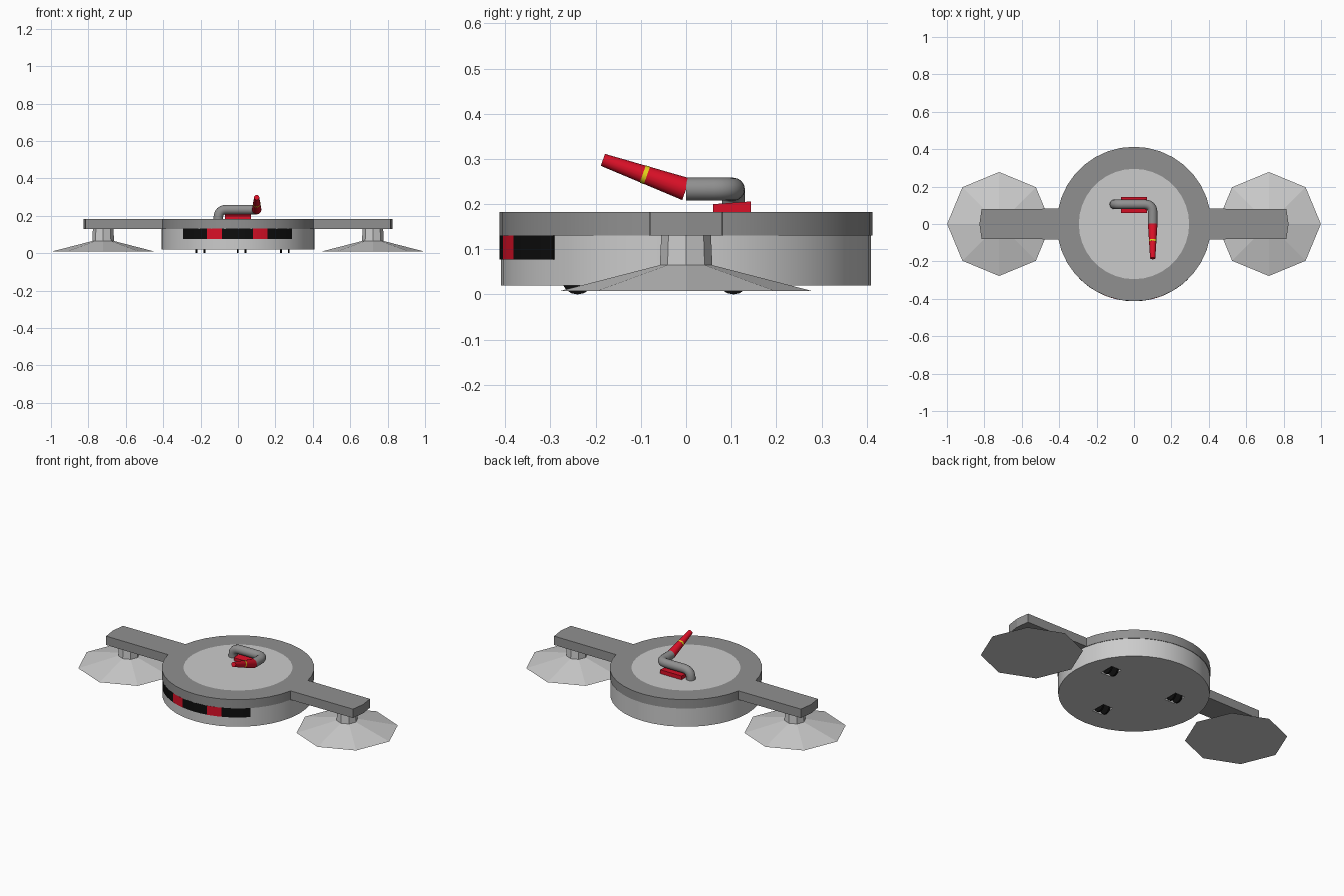
import bpy, bmesh, math
from mathutils import Vector, Matrix

if "Cube" in bpy.data.objects:
    bpy.data.objects.remove(bpy.data.objects["Cube"])


def material(name, *rgb):
    m = bpy.data.materials.new(name)
    m.diffuse_color = (*rgb, 1)
    m.use_nodes = True
    m.node_tree.nodes["Principled BSDF"].inputs["Base Color"].default_value = m.diffuse_color
    return m


DARK = material("dark_grey", 0.28, 0.28, 0.28)
BLACK = material("black", 0.004, 0.004, 0.004)
RED = material("red", 0.7, 0.005, 0.02)
YELLOW = material("yellow", 0.8, 0.65, 0.01)


def finish(name, bm, mat=None, smooth=False):
    bmesh.ops.remove_doubles(bm, verts=bm.verts, dist=1e-5)
    bmesh.ops.recalc_face_normals(bm, faces=bm.faces)
    me = bpy.data.meshes.new(name)
    bm.to_mesh(me)
    bm.free()
    ob = bpy.data.objects.new(name, me)
    bpy.context.collection.objects.link(ob)
    if mat:
        me.materials.append(mat)
    if smooth:
        bpy.ops.object.select_all(action='DESELECT')
        ob.select_set(True)
        bpy.context.view_layer.objects.active = ob
        bpy.ops.object.shade_smooth_by_angle(angle=math.radians(35))
    return ob


def lathe(name, profile, sides, mat=None, smooth=False, matrix=None):
    """Spin an (r, z) profile around z, then place it."""
    bm = bmesh.new()
    vs = [bm.verts.new((r, 0, z)) for r, z in profile]
    edges = [bm.edges.new(p) for p in zip(vs, vs[1:])]
    bmesh.ops.spin(bm, geom=vs + edges, cent=(0, 0, 0), axis=(0, 0, 1),
                   angle=math.tau, steps=sides)
    if matrix:
        bm.transform(matrix)
    return finish(name, bm, mat, smooth)


def prism(name, outline, z0, z1, mat=None):
    bm = bmesh.new()
    f = bm.faces.new([bm.verts.new((x, y, z0)) for x, y in outline])
    ext = bmesh.ops.extrude_face_region(bm, geom=[f], use_keep_orig=True)
    for v in ext["geom"]:
        if isinstance(v, bmesh.types.BMVert):
            v.co.z = z1
    return finish(name, bm, mat)


def rect(x, y, hx, hy):
    return [(x - hx, y - hy), (x + hx, y - hy), (x + hx, y + hy), (x - hx, y + hy)]


# round body with light top disc, and the dark upper ring
body = lathe("body", [(0, .02), (.41, .02), (.41, .13), (.295, .13),
                      (.295, .183), (0, .183)], 36, smooth=True)
lathe("upper_ring", [(.295, .13), (.413, .13), (.413, .183), (.295, .183),
                     (.295, .13)], 36, DARK, True)

# side arms and eight-sided sweeping brushes
for s, side in ((-1, "left"), (1, "right")):
    arm = [(.39, -.082), (.815, -.08), (.826, 0), (.815, .08), (.39, .082)]
    prism(side + "_arm", [(s * x, y) for x, y in arm], .13, .183, DARK)
    lathe(side + "_brush", [(0, .008), (.278, .008), (.058, .065), (.055, .13),
                            (0, .13)], 8, matrix=Matrix.Translation((s * .721, 0, 0)))

# caster pockets and twin-disc casters
for i, (x, y) in enumerate(((.25, .105), (-.2, .105), (.02, -.24))):
    cutter = prism(f"pocket_cutter_{i}", rect(x, y, .033, .045), -.02, .07)
    cutter.hide_render = True
    cutter.display_type = 'WIRE'
    mod = body.modifiers.new("pocket", 'BOOLEAN')
    mod.object = cutter
    mod.solver = 'EXACT'
    for dx in (-.021, .021):
        lathe(f"caster_{i}", [(0, -.005), (.036, -.005), (.036, .005), (0, .005)], 16,
              BLACK, True, Matrix.Translation((x + dx, y, .036)) @ Matrix.Rotation(math.pi / 2, 4, 'Y'))

# striped front bumper band, following the body
stops = (-.295, -.165, -.085, .08, .157, .29)
for i, (xa, xb) in enumerate(zip(stops, stops[1:])):
    a, b = math.asin(xa / .413), math.asin(xb / .413)
    ang = [a + (b - a) * k / 4 for k in range(5)]
    outline = [(.413 * math.sin(t), -.413 * math.cos(t)) for t in ang]
    outline += [(.4 * math.sin(t), -.4 * math.cos(t)) for t in reversed(ang)]
    prism(f"bumper_band_{i}", outline, .077, .131, RED if i % 2 else BLACK)

# red hose mount with a slightly sloping top
mount = prism("hose_mount", rect(0, .102, .07, .042), .18, .206, RED)
for v in mount.data.vertices:
    if v.co.z > .2 and v.co.y < .1:
        v.co.z = .2


def rounded(points, radius, steps=6):
    """Path with its inner corners rounded by quadratic arcs."""
    pts = [Vector(p) for p in points]
    out = [pts[0]]
    for p, c, n in zip(pts, pts[1:], pts[2:]):
        a = c + (p - c).normalized() * radius
        b = c + (n - c).normalized() * radius
        for k in range(steps + 1):
            t = k / steps
            out.append(a * (1 - t) ** 2 + c * 2 * t * (1 - t) + b * t * t)
    return out + [pts[-1]]


# bent grey hose, swept along a rounded path
path = rounded([(-.105, .105, .175), (-.105, .105, .233), (.1, .105, .233),
                (.1, 0, .233)], .045)
bm = bmesh.new()
rings = []
for i, p in enumerate(path):
    d = (path[min(i + 1, len(path) - 1)] - path[max(i - 1, 0)]).normalized()
    q = Vector((0, 0, 1)).rotation_difference(d)
    if rings:
        q = turn.rotation_difference(d) @ frame
    frame, turn = q, d
    rings.append([bm.verts.new(p + q @ Vector((.0255 * math.cos(t), .0255 * math.sin(t), 0)))
                  for t in (k * math.tau / 16 for k in range(16))])
for r0, r1 in zip(rings, rings[1:]):
    for k in range(16):
        j = (k + 1) % 16
        bm.faces.new((r0[k], r0[j], r1[j], r1[k]))
bm.faces.new(rings[0])
bm.faces.new(rings[-1])
finish("hose", bm, DARK, True)

# tapered red nozzle with a yellow stripe
base, tip = Vector((.1, 0, .233)), Vector((.1, -.184, .298))
axis = tip - base
place = Matrix.Translation(base) @ Vector((0, 0, 1)).rotation_difference(axis).to_matrix().to_4x4()
L = axis.length
lathe("nozzle", [(0, 0), (.0255, 0), (.014, L), (0, L)], 16, RED, True, place)
lathe("nozzle_stripe", [(0, .47 * L), (.0207, .47 * L), (.0202, .52 * L), (0, .52 * L)],
      16, YELLOW, True, place)
